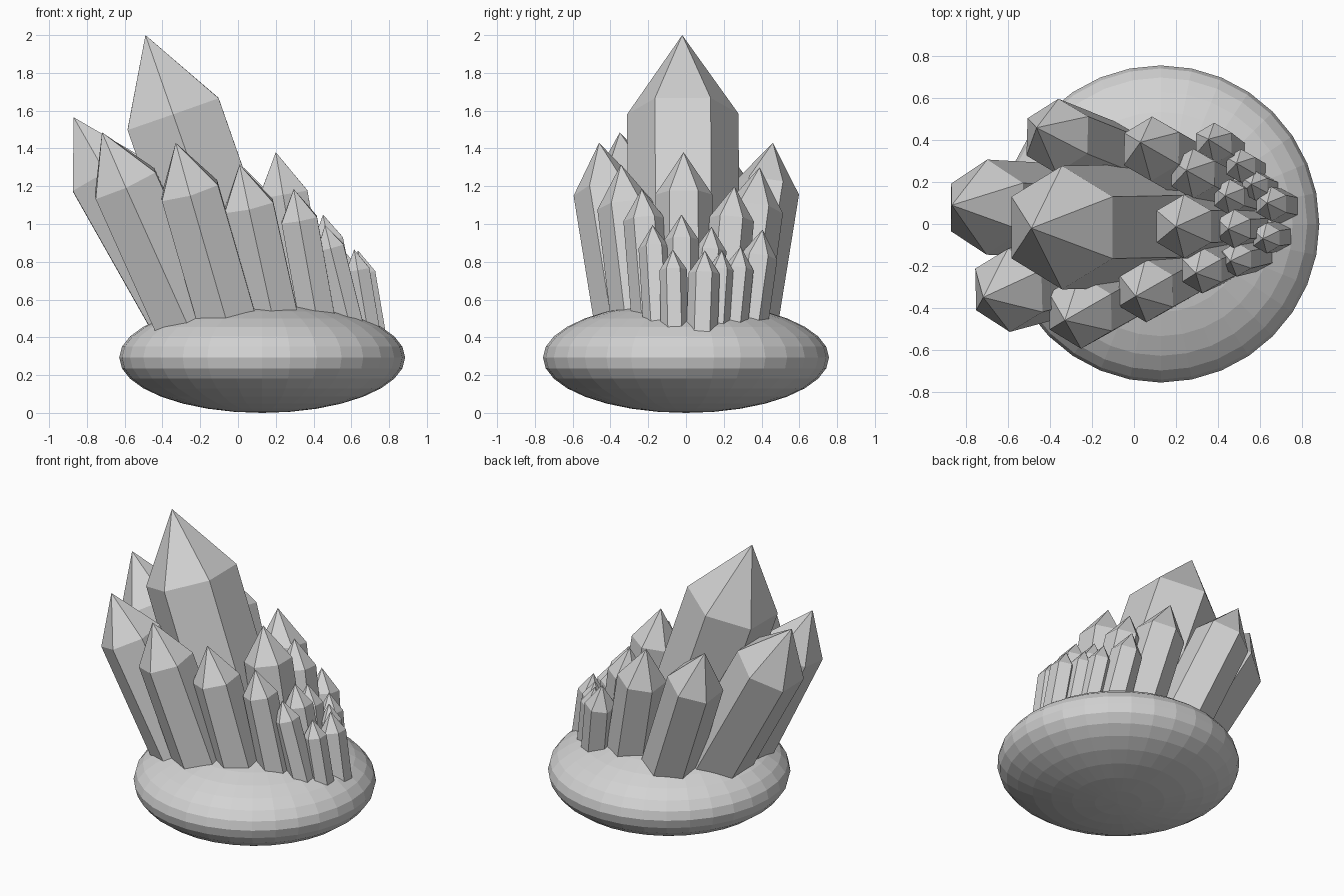
import bpy, bmesh, math
from mathutils import Vector

if "Cube" in bpy.data.objects:
    bpy.data.objects.remove(bpy.data.objects["Cube"])

stone = bpy.data.materials.new("pale_grey_stone")
stone.diffuse_color = (0.65, 0.65, 0.65, 1)
stone.use_nodes = True
stone.node_tree.nodes["Principled BSDF"].inputs["Base Color"].default_value = stone.diffuse_color


def add_object(name, bm):
    bmesh.ops.recalc_face_normals(bm, faces=bm.faces)
    mesh = bpy.data.meshes.new(name)
    bm.to_mesh(mesh)
    bm.free()
    mesh.materials.append(stone)
    ob = bpy.data.objects.new(name, mesh)
    bpy.context.collection.objects.link(ob)
    return ob


# Flattened rock base
bm = bmesh.new()
bmesh.ops.create_uvsphere(bm, u_segments=32, v_segments=16, radius=1)
bmesh.ops.scale(bm, vec=(0.757, 0.757, 0.293), verts=bm.verts)
bmesh.ops.translate(bm, vec=(0.128, 0, 0.293), verts=bm.verts)
add_object("rock_base", bm)


# Six-sided crystal: straight leaning shaft with a pointed cap
def crystal(name, x, y, z, radius, lean):
    axis = Vector((lean, 0.35 * y, 1)).normalized()
    turn = Vector((0, 0, 1)).rotation_difference(axis)
    tip = Vector((x, y, z))
    shoulder = tip - axis * radius * 1.5
    foot = shoulder - axis * (shoulder.z - 0.33) / axis.z
    bm = bmesh.new()
    rings = []
    for centre in (foot, shoulder):
        ring = []
        for i in range(6):
            a = math.radians(30 + 60 * i)
            ring.append(bm.verts.new(
                centre + turn @ Vector((math.cos(a), math.sin(a), 0)) * radius))
        rings.append(ring)
    low, high = rings
    top = bm.verts.new(tip)
    bm.faces.new(low[::-1])
    for i in range(6):
        j = (i + 1) % 6
        bm.faces.new((low[i], low[j], high[j], high[i]))
        bm.faces.new((high[i], high[j], top))
    add_object(name, bm)


# Tip position, radius and sideways lean of each crystal
crystals = {
    "main_crystal": [(-0.49, -0.02, 2.0, 0.295, -0.35)],
    "large_crystal": [
        (-0.87, 0.09, 1.565, 0.227, -0.565),
        (-0.465, 0.46, 1.43, 0.18, -0.40),
        (-0.72, -0.35, 1.485, 0.20, -0.45),
        (-0.33, -0.46, 1.43, 0.178, -0.29)],
    "medium_crystal": [
        (0.008, -0.345, 1.315, 0.152, -0.22),
        (0.03, 0.39, 1.30, 0.155, -0.24),
        (0.20, -0.013, 1.38, 0.152, -0.17),
        (0.25, 0.256, 1.20, 0.12, -0.18),
        (0.295, -0.235, 1.185, 0.11, -0.18)],
    "small_crystal": [
        (0.355, 0.405, 0.97, 0.10, -0.18),
        (0.45, -0.024, 1.05, 0.092, -0.20),
        (0.46, -0.177, 0.995, 0.082, -0.25),
        (0.435, 0.135, 0.985, 0.085, -0.17),
        (0.49, 0.29, 0.88, 0.08, -0.17),
        (0.56, 0.19, 0.86, 0.07, -0.17),
        (0.635, 0.10, 0.86, 0.083, -0.17),
        (0.615, -0.07, 0.865, 0.073, -0.17)],
}
for group, items in crystals.items():
    for n, values in enumerate(items, 1):
        crystal(f"{group}_{n}", *values)
